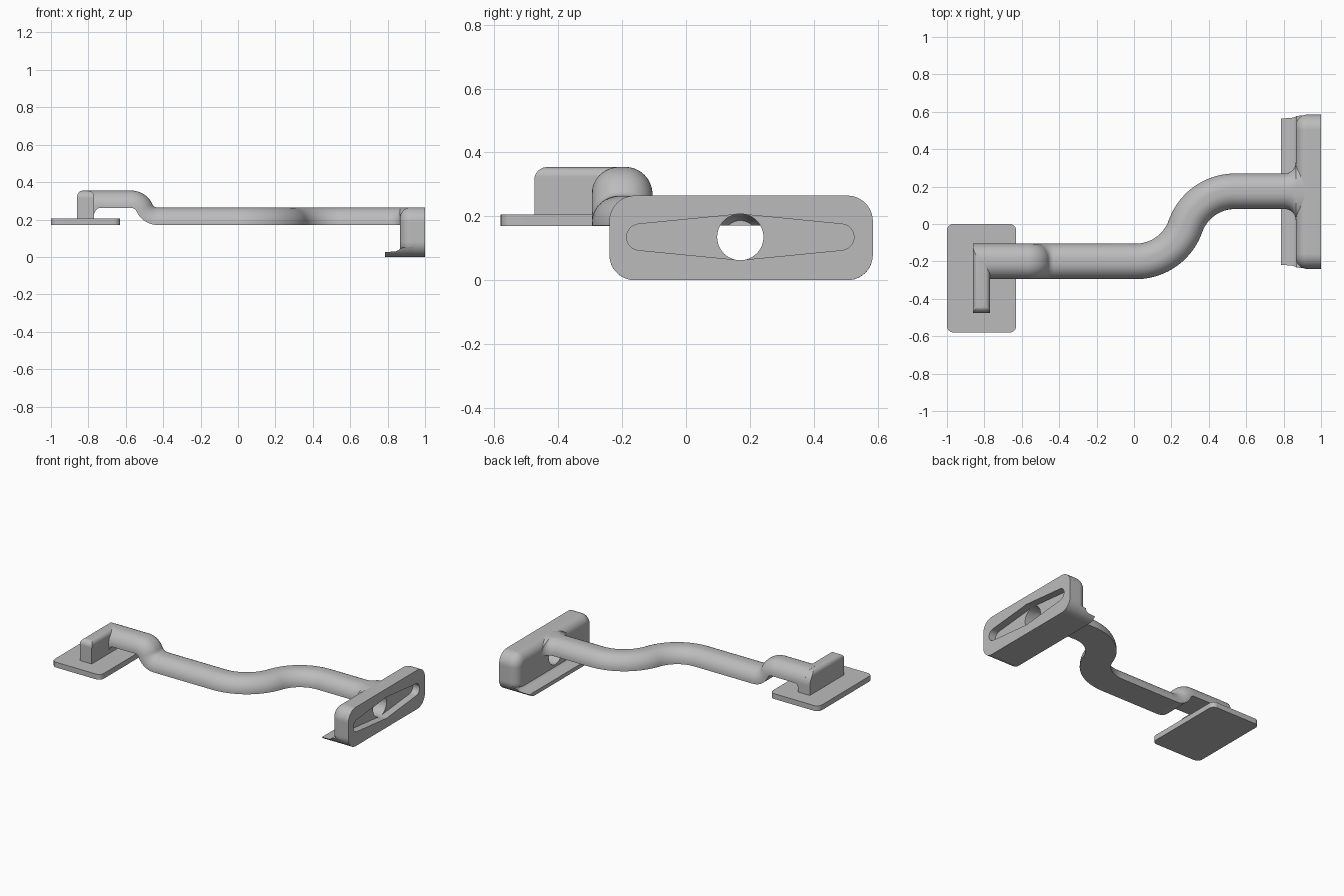
import bpy, bmesh, math
from mathutils import Vector, Matrix

if "Cube" in bpy.data.objects:
    bpy.data.objects.remove(bpy.data.objects["Cube"])

grey = bpy.data.materials.new("satin_grey")
grey.use_nodes = True
grey.diffuse_color = (0.5, 0.5, 0.5, 1)
grey.node_tree.nodes["Principled BSDF"].inputs["Base Color"].default_value = (0.5, 0.5, 0.5, 1)


def make(name, bm):
    bmesh.ops.recalc_face_normals(bm, faces=bm.faces[:])
    me = bpy.data.meshes.new(name)
    bm.to_mesh(me)
    bm.free()
    me.materials.append(grey)
    ob = bpy.data.objects.new(name, me)
    bpy.context.collection.objects.link(ob)
    return ob


def loft(name, sections):
    """Skin a list of equal-length closed sections and cap both ends."""
    bm = bmesh.new()
    rings = [[bm.verts.new(p) for p in s] for s in sections]
    n = len(rings[0])
    for a, b in zip(rings, rings[1:]):
        for i in range(n):
            j = (i + 1) % n
            bm.faces.new((a[i], a[j], b[j], b[i]))
    bm.faces.new(rings[0])
    bm.faces.new(rings[-1])
    return make(name, bm)


def rounded(u0, u1, v0, v1, radii, seg=10):
    """Rectangle outline; radii order: low-low, high-low, high-high, low-high."""
    pts = []
    corners = ((u0, v0, 1, 1), (u1, v0, -1, 1), (u1, v1, -1, -1), (u0, v1, 1, -1))
    for k, ((u, v, su, sv), r) in enumerate(zip(corners, radii)):
        if r == 0:
            pts.append((u, v))
            continue
        for i in range(seg + 1):
            a = math.pi + k * math.pi / 2 + i / seg * math.pi / 2
            pts.append((u + su * r + r * math.cos(a), v + sv * r + r * math.sin(a)))
    return pts


def prism(name, pts, axis, lo, hi):
    """Extrude an outline along x, y or z."""
    put = {"x": lambda u, v, t: (t, u, v),
           "y": lambda u, v, t: (u, t, v),
           "z": lambda u, v, t: (u, v, t)}[axis]
    return loft(name, [[put(u, v, t) for u, v in pts] for t in (lo, hi)])


def boolean(ob, tool, op):
    mod = ob.modifiers.new(op, "BOOLEAN")
    mod.object, mod.operation, mod.solver = tool, op, "EXACT"
    bpy.context.view_layer.objects.active = ob
    bpy.ops.object.modifier_apply(modifier=mod.name)


def finish(ob):
    bpy.ops.object.select_all(action="DESELECT")
    ob.select_set(True)
    bpy.context.view_layer.objects.active = ob
    bpy.ops.object.shade_smooth_by_angle(angle=math.radians(32))
    mod = ob.modifiers.new("weighted_normals", "WEIGHTED_NORMAL")
    mod.keep_sharp = True


def s_bend(u0, u1, v0, v1, n):
    """Two tangent arcs from (u0, v0) to (u1, v1): list of (u, v, angle)."""
    w, d = u1 - u0, v1 - v0
    s = 1 if d > 0 else -1
    th = 2 * math.atan2(abs(d), w)
    r = w / (2 * math.sin(th))
    out = []
    for i in range(n + 1):
        a = th * i / n
        out.append((u0 + r * math.sin(a), v0 + s * r * (1 - math.cos(a)), s * a))
    for i in range(n - 1, -1, -1):
        a = th * i / n
        out.append((u1 - r * math.sin(a), v1 - s * r * (1 - math.cos(a)), s * a))
    return out


# Arm: flat-bottomed round section swept down a step, then sideways
Y0, Y1, Z0, Z1 = -0.2, 0.175, 0.308, 0.2175
profile = rounded(-0.095, 0.095, -0.0465, 0.0465, (0, 0, 0.085, 0.085), 12)
stations = [((-0.82, Y0, Z0), 0, 0, 1)]
stations += [((x, Y0, z), a, 0, 1) for x, z, a in s_bend(-0.57, -0.43, Z0, Z1, 10)]
stations += [((x, y, Z1), 0, a, 1) for x, y, a in s_bend(0.01, 0.54, Y0, Y1, 20)]
for i in range(9):  # flare into the flange
    a = i / 8 * math.pi / 2
    stations.append(((0.805 + 0.06 * math.sin(a), Y1, Z1), 0, 0,
                     1 + 0.06 * (1 - math.cos(a)) / 0.095))
stations.append(((0.92, Y1, Z1), 0, 0, 1 + 0.06 / 0.095))
sections = []
for pos, pitch, yaw, wide in stations:
    side = Vector((-math.sin(yaw), math.cos(yaw), 0))
    up = Vector((-math.sin(pitch), 0, math.cos(pitch)))
    sections.append([Vector(pos) + side * u * wide + up * v for u, v in profile])
arm = loft("arm", sections)

# Flange: rounded plate with a softened rear rim
FX, FY0, FY1, FH, FR = 0.865, -0.24, 0.585, 0.265, 0.08
flange = prism("flange", rounded(FY0, FY1, 0, FH, (FR,) * 4), "x", FX, 1.0)
bm = bmesh.new()
bm.from_mesh(flange.data)
rim = [e for e in bm.edges if all(abs(v.co.x - FX) < 1e-4 for v in e.verts)]
bmesh.ops.bevel(bm, geom=rim, offset=0.06, segments=8, profile=0.5, affect="EDGES")
bm.to_mesh(flange.data)
bm.free()

# Thin lip along the lower rear edge of the flange, following its outline
def lip_section(x, zc, n=8):
    start = math.asin((FR - zc) / FR)
    arc = [start + (math.pi / 2 - start) * i / n for i in range(n + 1)]
    left = [(x, FY0 + FR - FR * math.cos(a), FR - FR * math.sin(a)) for a in arc]
    right = [(x, FY0 + FY1 - y, z) for _, y, z in reversed(left)]
    return left + right


lip = loft("flange_lip", [lip_section(x, z) for x, z in
                          ((0.785, 0.026), (0.84, 0.029), (0.86, 0.036), (0.87, 0.048), (0.94, 0.055))])

# Diamond slot and screw hole cut into the flange
HY, HZ = 0.17, 0.135
half = []
for i in range(13):
    a = math.radians(-84 + 168 * i / 12)
    half.append((0.315 + 0.041 * math.cos(a), 0.041 * math.sin(a)))
outline = half + [(0, 0.072)] + [(-u, -v) for u, v in half] + [(0, -0.072)]
slot = prism("slot_cutter", [(HY + u, HZ + v) for u, v in outline], "x", 0.95, 1.05)
circle = [(math.cos(i * math.tau / 48), math.sin(i * math.tau / 48)) for i in range(48)]
hole = loft("hole_cutter", [[(x, HY + r * c, HZ + r * s) for c, s in circle]
                            for x, r in ((1.05, 0.0725), (0.86, 0.0725), (0.82, 0.052))])
boolean(flange, slot, "DIFFERENCE")
boolean(flange, hole, "DIFFERENCE")
boolean(arm, hole, "DIFFERENCE")

# Leg: narrow upright turning forward at the arm's end
leg = prism("leg", rounded(-0.475, -0.105, 0.195, 0.354, (0, 0, 0.085, 0.04)), "x", -0.86, -0.77)
leg_shape = prism("leg_cutter", rounded(-0.86, -0.77, 0.1, 0.354, (0, 0, 0.03, 0.03)), "y", -0.6, 0.1)
boolean(leg, leg_shape, "INTERSECT")

# Small fillet under the arm beside the leg
gusset = prism("leg_gusset", [(-0.79, 0.27), (-0.79, 0.225), (-0.77, 0.23), (-0.76, 0.25), (-0.74, 0.265), (-0.73, 0.27)],
               "y", -0.29, -0.11)

# Base plate under the leg
base = prism("base_plate", rounded(-1.0, -0.63, -0.58, 0.0, (0.035,) * 4, 6), "z", 0.17, 0.206)

for cutter in (slot, hole, leg_shape):
    bpy.data.objects.remove(cutter)
for part in (arm, flange, lip, leg, gusset, base):
    finish(part)
